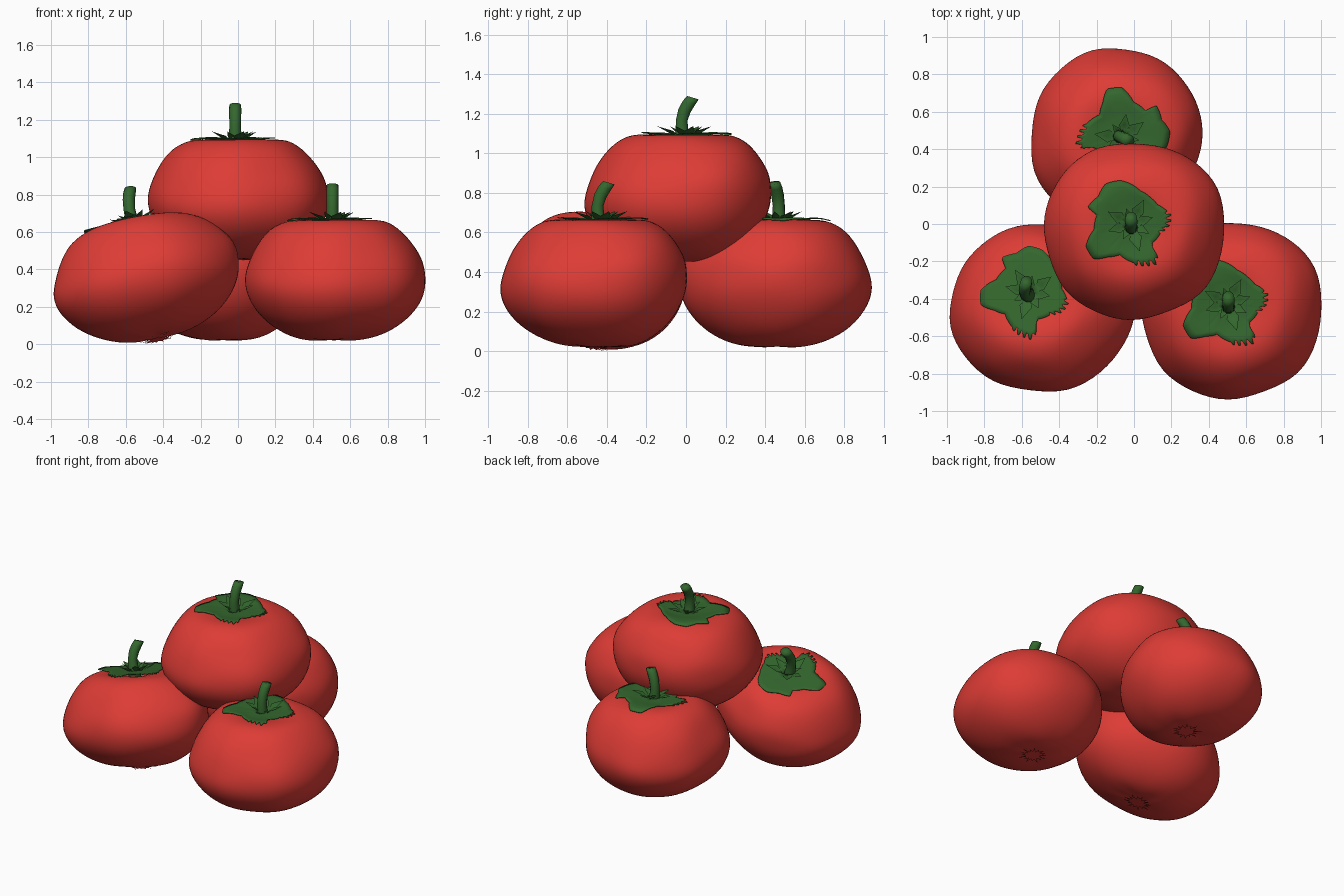
import bpy, bmesh, math, random
from mathutils import Vector, Matrix
from mathutils.bvhtree import BVHTree

if "Cube" in bpy.data.objects:
    bpy.data.objects.remove(bpy.data.objects["Cube"])

random.seed(4)


def material(name, rgb):
    m = bpy.data.materials.new(name)
    m.diffuse_color = (*rgb, 1)
    m.use_nodes = True
    m.node_tree.nodes["Principled BSDF"].inputs["Base Color"].default_value = m.diffuse_color
    return m


RED = material("tomato red", (0.73, 0.045, 0.036))
GREEN = material("leaf green", (0.034, 0.135, 0.027))

# uneven plan outline (every 22.5 degrees) and side profile (radius fraction, height)
PLAN = [.50, .51, .48, .445, .425, .44, .455, .46, .465, .465, .50, .505, .515, .495, .53, .505]
SIDE = [(.06, .262), (.14, .285), (.26, .31), (.42, .322), (.57, .312), (.74, .267), (.88, .185),
        (.965, .095), (1, .01), (.972, -.08), (.87, -.17), (.70, -.25), (.47, -.307),
        (.25, -.325), (.08, -.322)]
# calyx outline (degrees, radius)
LEAF = [(0, .2), (17, .21), (36, .175), (54, .175), (75, .185), (104, .24), (123, .255),
        (140, .23), (159, .25), (165, .19), (188, .2), (206, .27), (223, .275), (235, .215),
        (250, .175), (283, .22), (305, .245), (317, .15), (345, .165), (360, .2)]
LUMPS = [[random.uniform(-.02, .02) for _ in PLAN] for _ in SIDE]


def polar(r, a, z):
    return Vector((r * math.cos(a), r * math.sin(a), z))


def interp(table, x):
    for (x0, y0), (x1, y1) in zip(table, table[1:]):
        if x0 <= x <= x1:
            return y0 + (y1 - y0) * (x - x0) / (x1 - x0)
    return table[-1][1]


def loft(rings, cap_start=True, cap_end=True):
    bm = bmesh.new()
    vs = [[bm.verts.new(p) for p in ring] for ring in rings]
    n = len(vs[0])
    for a, b in zip(vs, vs[1:]):
        for i in range(n):
            bm.faces.new((a[i], a[(i + 1) % n], b[(i + 1) % n], b[i]))
    if cap_start:
        bm.faces.new(vs[0][::-1])
    if cap_end:
        bm.faces.new(vs[-1])
    bmesh.ops.recalc_face_normals(bm, faces=bm.faces)
    return bm


def finish(bm, name, mat, matrix, levels=0):
    me = bpy.data.meshes.new(name)
    bm.to_mesh(me)
    bm.free()
    me.materials.append(mat)
    for p in me.polygons:
        p.use_smooth = True
    ob = bpy.data.objects.new(name, me)
    ob.matrix_world = matrix
    bpy.context.collection.objects.link(ob)
    if levels:
        s = ob.modifiers.new("smooth", 'SUBSURF')
        s.levels = s.render_levels = levels
    return ob


def fruit():
    rings = []
    for k, (f, z) in enumerate(SIDE):
        ring = []
        for i, r in enumerate(PLAN):
            a = i * math.tau / len(PLAN)
            lump = LUMPS[k][i]
            tilt = .04 * math.sin(a) * max(0, 1 - abs(z) / .3)
            ring.append(polar(r * f * (1 + lump) * 1.035, a, z + tilt + lump * .3))
        rings.append(ring)
    return loft(rings)


def calyx(tree):
    # leafy plate with two serrated lobes, draped over the fruit's shoulder
    n, rings = 180, []
    for t in (.12, .3, .5, .7, .85, 1):
        ring = []
        for i in range(n):
            d = i * 360 / n
            r = interp(LEAF, d)
            if t == 1 and (d > 342 or d < 20 or 275 < d < 316):
                r *= 1.05 if (i // 2) % 2 else .93
            p = polar(r * t, math.radians(d), 1)
            hit = tree.ray_cast(p, Vector((0, 0, -1)))[0]
            p.z = max(hit.z, .305) + .012
            ring.append(p)
        rings.append(ring)
    bm = loft(rings, False, False)
    bmesh.ops.solidify(bm, geom=bm.faces[:], thickness=.004)
    return bm


def sepals():
    # small upturned pointed leaves around the stem
    bm = bmesh.new()
    for k in range(8):
        a = k * math.tau / 8 + .3
        size = .9 + .25 * math.sin(k * 2.3)
        pts = [polar(.025, a, .30), polar(.075 * size, a - .42, .338), polar(.135 * size, a, .362),
               polar(.075 * size, a + .42, .338)]
        mid = bm.verts.new(polar(.075 * size, a, .326))
        vs = [bm.verts.new(p) for p in pts]
        for i in range(4):
            bm.faces.new((vs[i], vs[(i + 1) % 4], mid))
    bmesh.ops.solidify(bm, geom=bm.faces[:], thickness=.005)
    return bm


def stem():
    path = [(0, -.01, .25, .045), (0, -.02, .33, .034), (0, -.022, .39, .031), (0, -.008, .44, .032),
            (0, .015, .48, .033), (0, .035, .506, .031)]
    return loft([[Vector((x, y, z)) + polar(r, i * math.tau / 10, 0) +
                  Vector((0, 0, -.3 * r * math.sin(i * math.tau / 10) if z > .43 else 0))
                  for i in range(10)] for x, y, z, r in path])


def blossom_scar():
    # jagged little star under the fruit
    bm = bmesh.new()
    bm.faces.new([bm.verts.new(polar((.09 if i % 2 else .05) * (1 + .15 * math.sin(i * 1.7)),
                                     i * math.tau / 32, -.332)) for i in range(32)])
    return bm


# name, position, turn about its own axis, lean direction, stretch
TOMATOES = [("top", (-.015, .0, .775), 0, (0, 0, 1), (1, 1, 1)),
            ("front_right", (.505, -.425, .345), 0, (0, 0, 1), (1, 1, 1)),
            ("front_left", (-.495, -.42, .345), -30, (-.2, .17, 1), (1.03, .93, .96)),
            ("back", (-.06, .46, .345), -115, (0, 0, 1), (.96, 1, 1))]

for name, pos, turn, lean, stretch in TOMATOES:
    rot = Vector((0, 0, 1)).rotation_difference(Vector(lean)).to_matrix().to_4x4()
    m = (Matrix.Translation(pos) @ rot @ Matrix.Rotation(math.radians(turn), 4, 'Z'))
    # the stretch runs along the picture's axes, so undo the turn around it
    spin = Matrix.Rotation(math.radians(turn), 4, 'Z')
    shape = spin.inverted() @ Matrix.Diagonal((*stretch, 1)) @ spin
    bm = fruit()
    bm.transform(shape)
    body = finish(bm, name + "_tomato", RED, m, 2)
    bpy.context.view_layer.update()
    tree = BVHTree.FromObject(body, bpy.context.evaluated_depsgraph_get())
    finish(blossom_scar(), name + "_blossom_scar", RED, m)
    finish(calyx(tree), name + "_calyx", GREEN, m)
    finish(sepals(), name + "_sepals", GREEN, m)
    finish(stem(), name + "_stem", GREEN, m)
